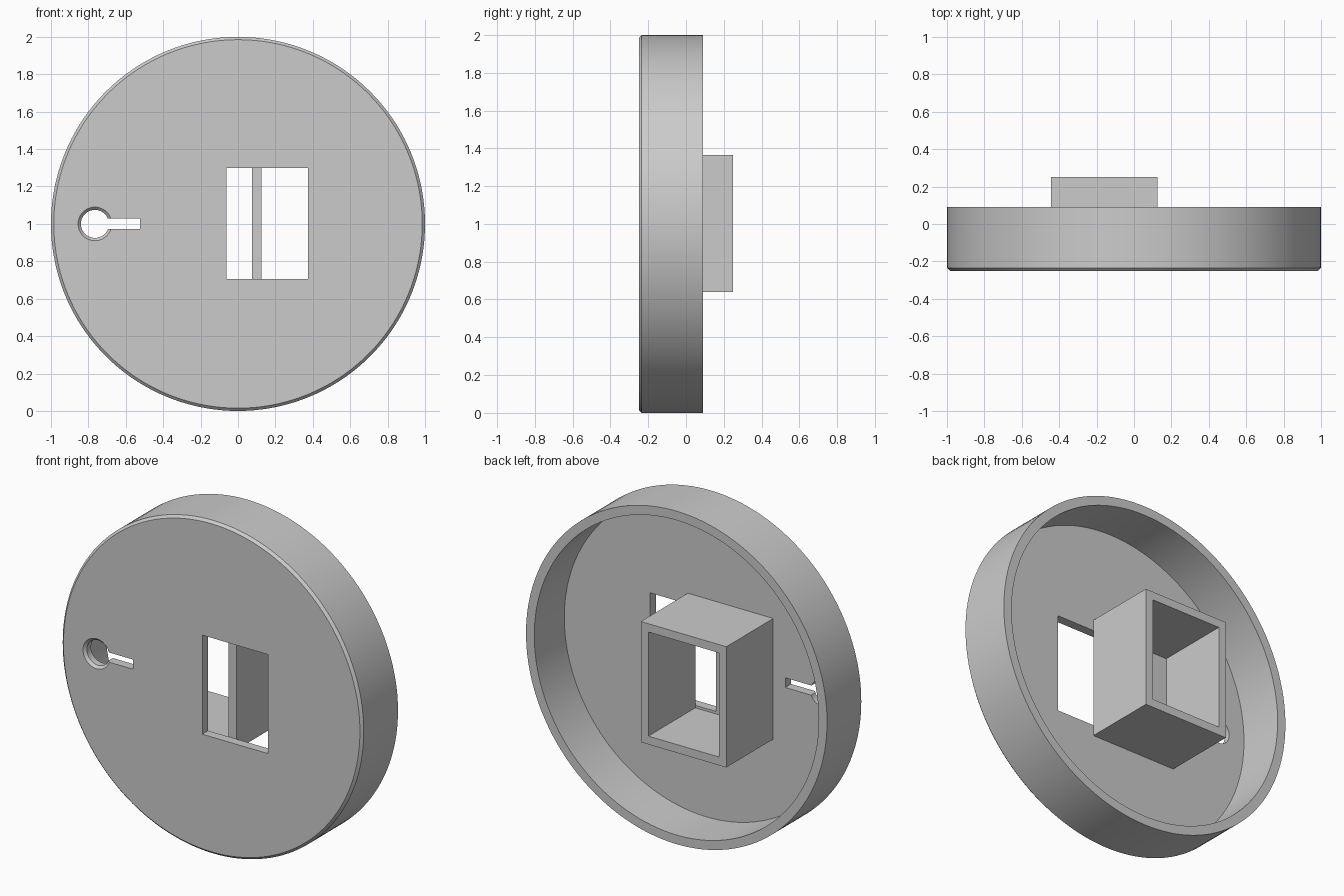
import bpy, bmesh, math

if "Cube" in bpy.data.objects:
    bpy.data.objects.remove(bpy.data.objects["Cube"])

FRONT, FLOOR, RIM, BOX_END = -0.25, -0.195, 0.09, 0.25


def finish(name, bm):
    bmesh.ops.recalc_face_normals(bm, faces=bm.faces)
    mesh = bpy.data.meshes.new(name)
    bm.to_mesh(mesh)
    bm.free()
    obj = bpy.data.objects.new(name, mesh)
    bpy.context.collection.objects.link(obj)
    return obj


def lathe(name, profile, cx, cz, n):
    """Revolve (radius, y) points about a y axis, capping both ends."""
    bm = bmesh.new()
    angles = [2 * math.pi * i / n for i in range(n)]
    rings = [[bm.verts.new((cx + r * math.cos(a), y, cz + r * math.sin(a))) for a in angles]
             for r, y in profile]
    for a, b in zip(rings, rings[1:]):
        for i in range(n):
            j = (i + 1) % n
            bm.faces.new((a[i], a[j], b[j], b[i]))
    bm.faces.new(rings[0])
    bm.faces.new(rings[-1])
    return finish(name, bm)


def box(name, x0, x1, y0, y1, z0, z1):
    bm = bmesh.new()
    bmesh.ops.create_cube(bm, size=1)
    for v in bm.verts:
        v.co = (x1 if v.co.x > 0 else x0, y1 if v.co.y > 0 else y0, z1 if v.co.z > 0 else z0)
    return finish(name, bm)


def cut(obj, cutter):
    cutter.hide_render = True
    mod = obj.modifiers.new("cut", 'BOOLEAN')
    mod.operation, mod.solver, mod.object = 'DIFFERENCE', 'EXACT', cutter
    bpy.context.view_layer.objects.active = obj
    bpy.ops.object.modifier_apply(modifier=mod.name)
    bpy.data.objects.remove(cutter)


# Round cover: shallow dish, open at the back, chamfered at the front
cover = lathe("round_cover", [(0.945, FLOOR), (0.945, RIM), (1, RIM), (1, FRONT + 0.015),
                              (0.985, FRONT)], 0, 1, 144)

# Window through the front plate
cut(cover, box("window_cutter", -0.062, 0.375, -0.4, -0.1, 0.705, 1.3))

# Keyhole: chamfered round hole with a slot to its right
cut(cover, lathe("hole_cutter", [(0.105, FRONT - 0.015), (0.075, FRONT + 0.015), (0.075, -0.1)],
                 -0.765, 1, 48))
cut(cover, box("slot_cutter", -0.75, -0.523, -0.4, -0.1, 0.972, 1.03))

# Rectangular sleeve standing on the inside of the plate
sleeve = box("sleeve", -0.443, 0.125, FLOOR, BOX_END, 0.64, 1.365)
cut(sleeve, box("sleeve_cutter", -0.393, 0.075, -0.4, 0.4, 0.69, 1.315))

# Smooth the round walls, keep edges sharp
bpy.ops.object.select_all(action='DESELECT')
cover.select_set(True)
bpy.context.view_layer.objects.active = cover
bpy.ops.object.shade_smooth_by_angle(angle=math.radians(30))
